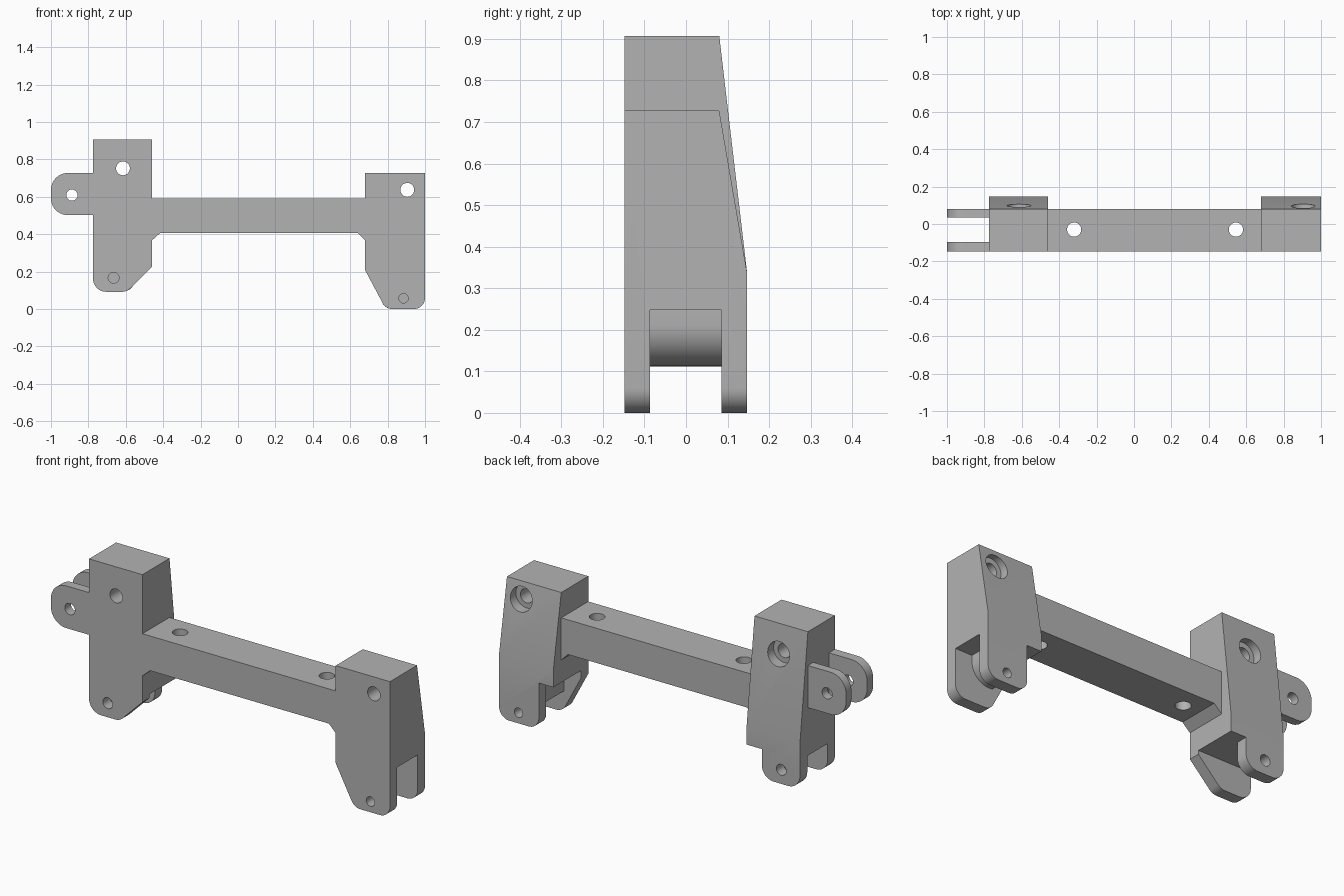
import bpy, bmesh, math
from mathutils import Vector

if "Cube" in bpy.data.objects:
    bpy.data.objects.remove(bpy.data.objects["Cube"], do_unlink=True)

grey = bpy.data.materials.new("plain_grey")
grey.use_nodes = True
grey.diffuse_color = (0.45, 0.45, 0.45, 1)
grey.node_tree.nodes["Principled BSDF"].inputs["Base Color"].default_value = (0.45, 0.45, 0.45, 1)

FRONT, BACK = -0.148, 0.147          # overall depth
SLOT_FRONT, SLOT_BACK = -0.087, 0.085  # gap between the fork plates
SLOT_TOP = 0.25


def rounded(points, steps=10):
    """Outline from (a, b) or (a, b, radius) corners, with arcs at the radii."""
    out = []
    for i, p in enumerate(points):
        c = Vector(p[:2])
        if len(p) == 2:
            out.append(c)
            continue
        u = (Vector(points[i - 1][:2]) - c).normalized()
        v = (Vector(points[(i + 1) % len(points)][:2]) - c).normalized()
        half = u.angle(v) / 2
        centre = c + (u + v).normalized() * p[2] / math.sin(half)
        start = c + u * p[2] / math.tan(half) - centre
        end = c + v * p[2] / math.tan(half) - centre
        sweep = start.angle(end)
        for k in range(steps + 1):
            t = k / steps
            out.append(centre + (start * math.sin((1 - t) * sweep)
                                 + end * math.sin(t * sweep)) / math.sin(sweep))
    return out


def prism(name, points, low, high, axis="y"):
    """Extrude an outline along y (outline in x, z) or along x (outline in y, z)."""
    def place(p, d):
        return (p[0], d, p[1]) if axis == "y" else (d, p[0], p[1])
    bm = bmesh.new()
    face = bm.faces.new([bm.verts.new(place(p, low)) for p in rounded(points)])
    ext = bmesh.ops.extrude_face_region(bm, geom=[face])
    shift = Vector(place((0, 0), high - low))
    bmesh.ops.translate(bm, vec=shift,
                        verts=[g for g in ext["geom"] if isinstance(g, bmesh.types.BMVert)])
    bmesh.ops.recalc_face_normals(bm, faces=bm.faces)
    mesh = bpy.data.meshes.new(name)
    bm.to_mesh(mesh)
    bm.free()
    mesh.materials.append(grey)
    obj = bpy.data.objects.new(name, mesh)
    bpy.context.collection.objects.link(obj)
    return obj


def drill(location, radius, depth, axis="y"):
    """Round cutter centred at a location."""
    turn = (math.pi / 2, 0, 0) if axis == "y" else (0, 0, 0)
    bpy.ops.mesh.primitive_cylinder_add(vertices=40, radius=radius, depth=depth,
                                        location=location, rotation=turn)
    cutter = bpy.context.object
    cutter.hide_render = True
    cutter.data.materials.append(grey)
    return cutter


def combine(obj, others, operation):
    """Boolean the other solids into obj and remove them."""
    for other in others:
        bpy.context.view_layer.objects.active = obj
        mod = obj.modifiers.new("boolean", "BOOLEAN")
        mod.operation, mod.solver, mod.object = operation, "EXACT", other
        bpy.ops.object.modifier_apply(modifier=mod.name)
        bpy.data.objects.remove(other, do_unlink=True)


def finish(obj):
    """Merge flat neighbours and smooth only the round surfaces."""
    bm = bmesh.new()
    bm.from_mesh(obj.data)
    bmesh.ops.remove_doubles(bm, verts=bm.verts, dist=0.0001)
    bmesh.ops.dissolve_limit(bm, angle_limit=0.01, verts=bm.verts, edges=bm.edges)
    bm.to_mesh(obj.data)
    bm.free()
    bpy.ops.object.select_all(action="DESELECT")
    obj.select_set(True)
    bpy.context.view_layer.objects.active = obj
    bpy.ops.object.shade_smooth_by_angle(angle=math.radians(30))


def end_block(name, x0, x1, top, front_plate, back_plate, extras, pin, screw):
    """Sloped block with a fork below, a pin hole and a counterbored screw hole."""
    side = [(FRONT, SLOT_TOP), (BACK, SLOT_TOP), (BACK, 0.34), (0.08, top), (FRONT, top)]
    block = prism(name, side, x0, x1, "x")
    plates = [prism("front_plate", front_plate, FRONT, SLOT_FRONT),
              prism("back_plate", back_plate, SLOT_BACK, BACK)]
    combine(block, plates + extras, "UNION")
    cutters = [drill((pin[0], y, pin[1]), pin[2], 0.12) for y in (FRONT, BACK)]
    cutters += [drill((screw[0], 0, screw[1]), 0.037, 0.5),
                drill((screw[0], 0.14, screw[1]), 0.064, 0.18)]
    combine(block, cutters, "DIFFERENCE")
    finish(block)
    return block


# Crossbar with chamfered ends underneath and two vertical holes
crossbar = prism("crossbar", [(-0.46, 0.595), (-0.46, 0.37), (-0.415, 0.41),
                              (0.64, 0.41), (0.68, 0.37), (0.68, 0.595)], FRONT, 0.08)
combine(crossbar, [drill((x, -0.03, 0.5), 0.038, 0.5, "z") for x in (-0.32, 0.545)], "DIFFERENCE")
finish(crossbar)

# Tall block on the right-hand side
end_block("tall_block", -0.775, -0.46, 0.91,
          [(-0.775, 0.3), (-0.775, 0.095, 0.07), (-0.595, 0.095, 0.06),
           (-0.46, 0.23), (-0.46, 0.3)],
          [(-0.775, 0.3), (-0.775, 0.095, 0.07), (-0.55, 0.095, 0.07), (-0.55, 0.3)],
          [], (-0.665, 0.17, 0.029), (-0.615, 0.755))

# Short block on the left-hand side, with a rounded stop inside its fork
stop = prism("fork_stop", [(0.78, 0.3), (0.78, 0.115), (0.9, 0.115, 0.1), (0.9, 0.3)],
             SLOT_FRONT - 0.01, SLOT_BACK + 0.01)
end_block("short_block", 0.68, 1.0, 0.73,
          [(0.68, 0.3), (0.68, 0.21), (0.79, 0.003, 0.06), (1.0, 0.003, 0.06), (1.0, 0.3)],
          [(0.765, 0.3), (0.765, 0.003, 0.06), (1.0, 0.003, 0.06), (1.0, 0.3)],
          [stop], (0.885, 0.06, 0.025), (0.905, 0.64))

# Pair of side hinge ears
for name, y0, y1 in (("front_ear", FRONT, -0.097), ("back_ear", 0.035, 0.08)):
    ear = prism(name, [(-0.775, 0.73), (-1.0, 0.73, 0.09), (-1.0, 0.505, 0.09),
                       (-0.775, 0.505)], y0, y1)
    combine(ear, [drill((-0.888, (y0 + y1) / 2, 0.612), 0.03, 0.2)], "DIFFERENCE")
    finish(ear)

# Settle the lowest edge on the ground
for obj in bpy.context.collection.objects:
    if obj.name in ("crossbar", "tall_block", "short_block", "front_ear", "back_ear"):
        obj.location.z -= 0.003
